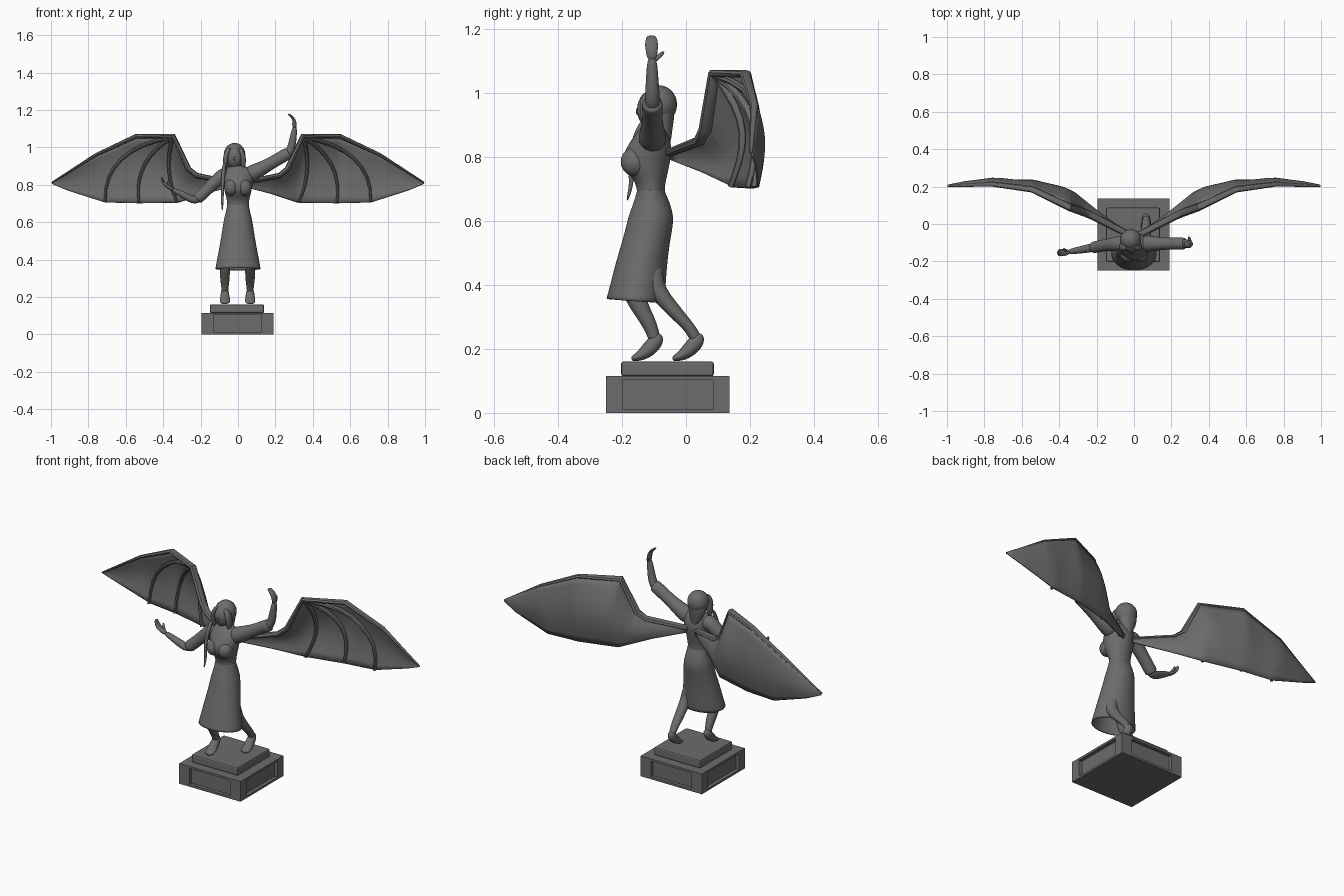
import bpy, bmesh, math
from mathutils import Vector as V

stone = bpy.data.materials.new("dark_grey_stone")
stone.diffuse_color = (0.15, 0.15, 0.15, 1)


def finish(name, bm, subsurf=0, smooth=True, angle=40):
    bmesh.ops.recalc_face_normals(bm, faces=bm.faces)
    me = bpy.data.meshes.new(name)
    bm.to_mesh(me)
    bm.free()
    ob = bpy.data.objects.new(name, me)
    bpy.context.collection.objects.link(ob)
    me.materials.append(stone)
    if smooth:
        bpy.ops.object.select_all(action='DESELECT')
        ob.select_set(True)
        bpy.context.view_layer.objects.active = ob
        bpy.ops.object.shade_smooth_by_angle(angle=math.radians(angle))
        if subsurf:
            me.polygons.foreach_set("use_smooth", [True] * len(me.polygons))
            m = ob.modifiers.new("subsurf", 'SUBSURF')
            m.levels = m.render_levels = subsurf
    return ob


def loft(name, rows, up=None, n=14, cap=True, subsurf=2):
    """rows of (x, y, z, rx, ry); rings follow the path, or stay level if up is None"""
    bm = bmesh.new()
    pts = [V(r[:3]) for r in rows]
    rings = []
    for i, r in enumerate(rows):
        a, b = V((1, 0, 0)), V((0, 1, 0))
        if up is not None:
            t = (pts[min(i + 1, len(pts) - 1)] - pts[max(i - 1, 0)]).normalized()
            a = t.cross(V(up)).normalized()
            b = a.cross(t)
        rings.append([bm.verts.new(pts[i] + a * r[3] * math.cos(k * math.tau / n)
                                   + b * r[4] * math.sin(k * math.tau / n)) for k in range(n)])
    for p, q in zip(rings, rings[1:]):
        for k in range(n):
            bm.faces.new((p[k], p[(k + 1) % n], q[(k + 1) % n], q[k]))
    if cap:
        bm.faces.new(rings[0])
        bm.faces.new(rings[-1])
    return finish(name, bm, subsurf)


def ball(name, c, r):
    bm = bmesh.new()
    bmesh.ops.create_uvsphere(bm, u_segments=24, v_segments=14, radius=1)
    for v in bm.verts:
        v.co = V(c) + V((v.co.x * r[0], v.co.y * r[1], v.co.z * r[2]))
    return finish(name, bm, angle=60)


def box(c, s):
    bm = bmesh.new()
    bmesh.ops.create_cube(bm, size=2)
    for v in bm.verts:
        v.co = V(c) + V((v.co.x * s[0], v.co.y * s[1], v.co.z * s[2]))
    return bm


def mirror(ob):
    ob.modifiers.new("mirror", 'MIRROR')


# plinth with a sunken panel on each side
CX, CY = -0.002, -0.057
bm = box((CX, CY, 0.0575), (0.1925, 0.1925, 0.0575))
sides = [f for f in bm.faces if abs(f.normal.z) < 0.5]
bmesh.ops.inset_individual(bm, faces=sides, thickness=0.017)
for f in sides:
    nrm = f.normal.copy()
    for v in f.verts:
        if abs(nrm.x) > 0.5:
            v.co.y = CY + math.copysign(0.141, v.co.y - CY)
        else:
            v.co.x = CX + math.copysign(0.128, v.co.x - CX)
for f in bmesh.ops.extrude_discrete_faces(bm, faces=sides)["faces"]:
    nrm = f.normal.copy()
    for v in f.verts:
        v.co -= nrm * 0.02
finish("plinth", bm, smooth=False)

step = finish("plinth_step", box((CX - 0.003, CY - 0.001, 0.1375), (0.145, 0.145, 0.0235)), smooth=False)
bv = step.modifiers.new("bevel", 'BEVEL')
bv.width, bv.segments = 0.008, 2

# dress: open skirt and bodice; (z, y front, y back, half width)
def profile(rows):
    return [(0, (f + b) / 2, z, w, (b - f) / 2) for z, f, b, w in rows]

skirt = loft("skirt", profile([
    (0.35, -0.250, -0.068, 0.123), (0.40, -0.238, -0.062, 0.114), (0.47, -0.221, -0.058, 0.100),
    (0.556, -0.194, -0.046, 0.085), (0.61, -0.183, -0.035, 0.078), (0.66, -0.163, -0.051, 0.064),
    (0.70, -0.152, -0.069, 0.058)]), n=20, cap=False)
for v in skirt.data.vertices:  # hem rises slightly toward the front
    if v.co.z < 0.36:
        v.co.z += 0.08 * (-0.16 - v.co.y)
so = skirt.modifiers.new("solidify", 'SOLIDIFY')
so.thickness = 0.006
loft("bodice", profile([
    (0.65, -0.16, -0.06, 0.060), (0.70, -0.150, -0.068, 0.057), (0.735, -0.168, -0.06, 0.064),
    (0.765, -0.195, -0.053, 0.073), (0.80, -0.199, -0.046, 0.079), (0.83, -0.187, -0.043, 0.084),
    (0.87, -0.16, -0.054, 0.088), (0.893, -0.143, -0.07, 0.055), (0.905, -0.13, -0.08, 0.025)]), n=20)
mirror(ball("bust", (0.036, -0.16, 0.785), (0.038, 0.044, 0.045)))

# neck, head and hair
loft("neck", [(0, -0.105, 0.87, 0.026, 0.026), (-0.01, -0.105, 0.90, 0.022, 0.022),
              (-0.02, -0.1, 0.95, 0.024, 0.024)])
ball("head", (-0.018, -0.107, 0.948), (0.043, 0.046, 0.06))
ball("nose", (-0.018, -0.15, 0.942), (0.006, 0.007, 0.012))
ball("hair", (-0.018, -0.084, 0.964), (0.057, 0.056, 0.06))
loft("back_hair", [(-0.018, -0.08, 0.99, 0.045, 0.04), (-0.02, -0.072, 0.94, 0.054, 0.04),
                   (-0.02, -0.07, 0.89, 0.042, 0.028), (-0.01, -0.06, 0.83, 0.012, 0.012)])
for nm, x, s in (("right_lock", -0.064, -1), ("left_lock", 0.026, 1)):
    loft(nm, [(x - s * 0.02, -0.12, 1.0, 0.015, 0.018), (x, -0.122, 0.965, 0.016, 0.025),
              (x + s * 0.004, -0.12, 0.92, 0.014, 0.024), (x + s * 0.002, -0.118, 0.875, 0.008, 0.01)], n=10)
loft("braid", [(-0.072, -0.13, 0.92, 0.012, 0.012), (-0.08, -0.165, 0.85, 0.011, 0.011),
               (-0.084, -0.175, 0.76, 0.009, 0.009), (-0.084, -0.168, 0.72, 0.008, 0.008),
               (-0.084, -0.185, 0.66, 0.004, 0.004)], n=8)

# arms: sleeve to the elbow, bare forearm, mitten hand and thumb
Y = (0, 1, 0)
loft("left_sleeve", [(0.04, -0.105, 0.845, 0.045, 0.048), (0.09, -0.105, 0.868, 0.045, 0.043),
                     (0.15, -0.105, 0.9, 0.035, 0.034), (0.21, -0.105, 0.935, 0.033, 0.032),
                     (0.262, -0.105, 0.965, 0.035, 0.034), (0.275, -0.105, 0.972, 0.032, 0.03)], Y)
loft("left_forearm", [(0.235, -0.105, 0.95, 0.022, 0.022), (0.272, -0.105, 0.967, 0.025, 0.025),
                      (0.286, -0.105, 1.0, 0.023, 0.023), (0.297, -0.106, 1.06, 0.018, 0.019),
                      (0.304, -0.106, 1.115, 0.013, 0.015)], Y)
loft("left_hand", [(0.302, -0.106, 1.10, 0.012, 0.014), (0.304, -0.107, 1.13, 0.011, 0.02),
                   (0.298, -0.108, 1.152, 0.009, 0.022), (0.282, -0.108, 1.17, 0.007, 0.019),
                   (0.266, -0.108, 1.179, 0.005, 0.013)], Y, n=10)
loft("left_thumb", [(0.302, -0.1, 1.10, 0.008, 0.008), (0.299, -0.084, 1.115, 0.008, 0.008),
                    (0.292, -0.068, 1.13, 0.006, 0.006)], (1, 0, 0), n=8)
loft("right_sleeve", [(-0.04, -0.105, 0.86, 0.042, 0.047), (-0.085, -0.105, 0.848, 0.042, 0.042),
                      (-0.13, -0.11, 0.808, 0.034, 0.034), (-0.175, -0.117, 0.765, 0.031, 0.032),
                      (-0.215, -0.125, 0.728, 0.033, 0.033), (-0.222, -0.126, 0.72, 0.028, 0.028)], Y)
loft("right_forearm", [(-0.19, -0.12, 0.745, 0.02, 0.02), (-0.222, -0.126, 0.718, 0.024, 0.024),
                       (-0.25, -0.132, 0.722, 0.022, 0.023), (-0.31, -0.142, 0.755, 0.017, 0.018),
                       (-0.355, -0.15, 0.778, 0.012, 0.014)], Y)
loft("right_hand", [(-0.345, -0.15, 0.773, 0.012, 0.014), (-0.37, -0.152, 0.787, 0.011, 0.02),
                    (-0.392, -0.153, 0.803, 0.009, 0.022), (-0.404, -0.153, 0.822, 0.007, 0.018),
                    (-0.407, -0.153, 0.842, 0.005, 0.012)], Y, n=10)
loft("right_thumb", [(-0.36, -0.145, 0.785, 0.008, 0.008), (-0.372, -0.137, 0.802, 0.008, 0.008),
                     (-0.376, -0.132, 0.82, 0.005, 0.005)], Y, n=8)

# legs on tiptoe: thigh, knee and heel positions set per leg
for nm, x, ty, kx, a in (("right", -0.07, -0.17, -0.158, -0.096), ("left", 0.065, -0.112, -0.068, 0.032)):
    loft(nm + "_leg", [(x * 0.7, ty + 0.01, 0.47, 0.036, 0.038), (x, ty, 0.41, 0.032, 0.036),
                       (x, kx, 0.35, 0.028, 0.035), (x, (kx + a) / 2 + 0.006, 0.29, 0.026, 0.028),
                       (x, a - 0.008, 0.25, 0.019, 0.021), (x, a, 0.22, 0.018, 0.02)])
    loft(nm + "_foot", [(x, a + 0.010, 0.25, 0.014, 0.014), (x, a + 0.006, 0.228, 0.022, 0.024),
                        (x, a - 0.016, 0.203, 0.025, 0.026), (x, a - 0.04, 0.182, 0.029, 0.019),
                        (x, a - 0.062, 0.172, 0.027, 0.012), (x, a - 0.075, 0.168, 0.016, 0.007)], (0, 0, 1))

# wing outline as tables over x: top edge and bottom edge (x, y, z)
TOP = [(0.03, -0.045, 0.812), (0.22, 0.055, 0.85), (0.265, 0.075, 0.885), (0.345, 0.102, 1.06),
       (0.545, 0.197, 1.06), (0.76, 0.222, 0.96), (0.995, 0.207, 0.812)]
BOT = [(0.03, -0.045, 0.79), (0.18, 0.05, 0.752), (0.32, 0.15, 0.705), (0.53, 0.205, 0.702),
       (0.71, 0.225, 0.706), (0.91, 0.22, 0.77), (0.995, 0.207, 0.806)]


def edge(tab, x):
    for p, q in zip(tab, tab[1:]):
        if x <= q[0]:
            return V(p).lerp(V(q), (x - p[0]) / (q[0] - p[0]))
    return V(tab[-1])


def skin(x, v):
    p = edge(TOP, x).lerp(edge(BOT, x), v)
    bulge = 0.022 + 0.03 * max(0, 1 - abs(x - 0.38) / 0.25)
    p.y += bulge * math.sin(math.pi * v) * min(1, (x - 0.03) / 0.3, (1 - x) / 0.25)
    return p


bm = bmesh.new()
xs = sorted({p[0] for p in TOP + BOT} | {0.03 + 0.0386 * i for i in range(25)})
grid = [[bm.verts.new(skin(x, j / 10)) for j in range(11)] for x in xs]
for p, q in zip(grid, grid[1:]):
    for j in range(10):
        bm.faces.new((p[j], q[j], q[j + 1], p[j + 1]))
wing = finish("wing_membrane", bm)
so = wing.modifiers.new("solidify", 'SOLIDIFY')
so.thickness, so.offset = 0.007, 0
mirror(wing)

# wing bones: the deep leading edge and three curved ribs in front of the membrane
radii = (0.012, 0.014, 0.015, 0.014, 0.012, 0.009, 0.004)
mirror(loft("wing_leading_bone", [(p[0], p[1] - r * 0.9, p[2], r, r * 1.5) for p, r in zip(TOP, radii)],
            Y, n=8, subsurf=0))
for i, (cx, cz, ex) in enumerate([(0.40, 0.87, 0.325), (0.56, 0.93, 0.53), (0.72, 0.99, 0.71)]):
    rows = []
    for k in range(9):
        t = k / 8
        x = (1 - t) ** 2 * 0.35 + 2 * t * (1 - t) * cx + t * t * ex
        z = (1 - t) ** 2 * 1.055 + 2 * t * (1 - t) * cz + t * t * 0.708
        top, bot = edge(TOP, x), edge(BOT, x)
        p = skin(x, min(1, max(0, (top.z - z) / (top.z - bot.z))))
        r = 0.011 - 0.004 * t
        rows.append((p.x, p.y - 0.013, z, r, r * 1.3))
    mirror(loft("wing_rib_%d" % (i + 1), rows, Y, n=8, subsurf=0))
